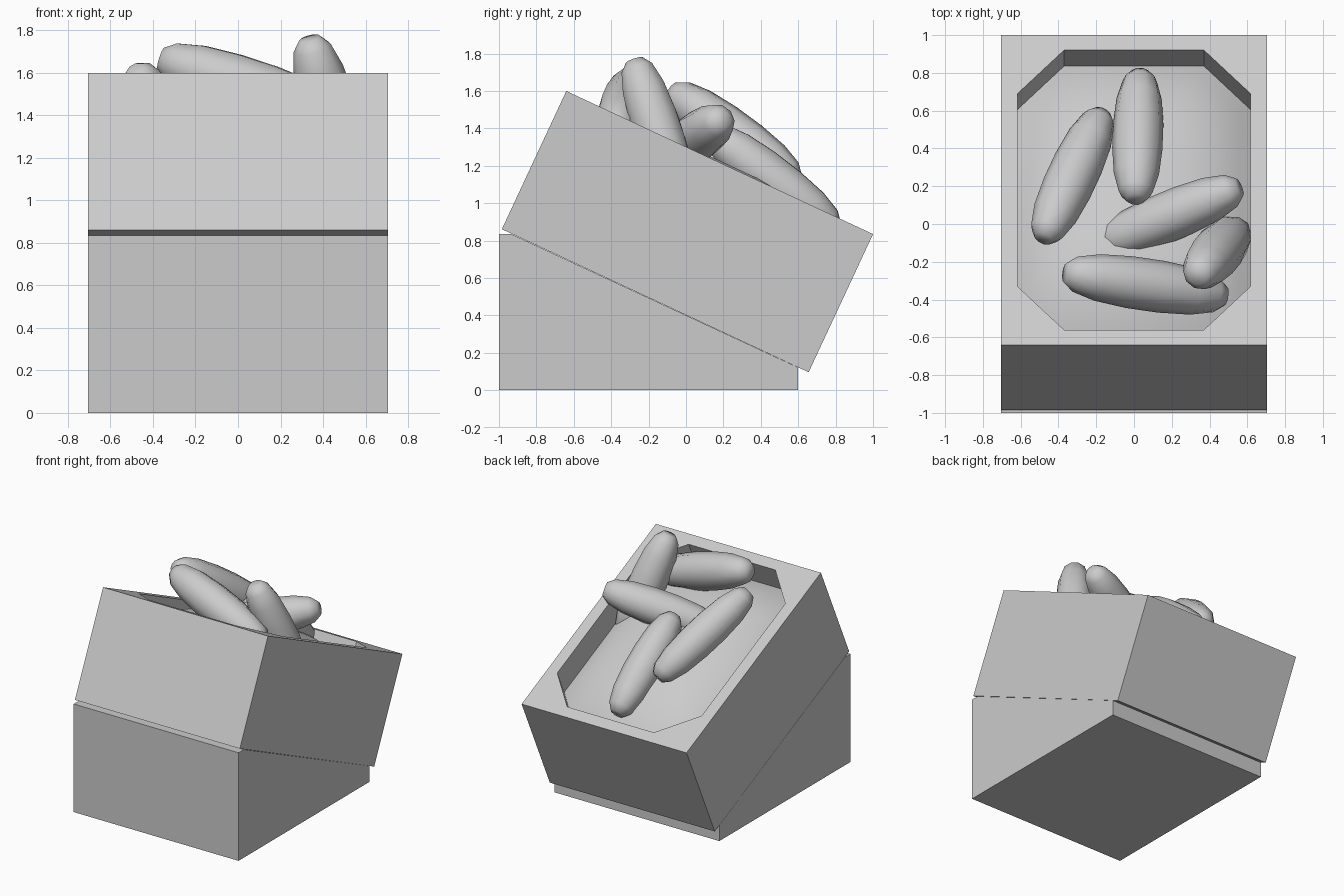
import bpy, bmesh, math
from mathutils import Vector, Matrix

old = bpy.data.objects.get("Cube")
if old:
    bpy.data.objects.remove(old)

grey = bpy.data.materials.new("light_grey")
grey.use_nodes = True
COLOR = (0.6, 0.6, 0.6, 1)
grey.diffuse_color = COLOR
grey.node_tree.nodes["Principled BSDF"].inputs["Base Color"].default_value = COLOR

HALF_W = 0.705
TILT = Matrix.Translation((0, 0.18, 1.217)) @ Matrix.Rotation(math.radians(-25), 4, 'X')


def finish(name, bm, matrix=Matrix(), smooth=None):
    bmesh.ops.recalc_face_normals(bm, faces=bm.faces)
    mesh = bpy.data.meshes.new(name)
    bm.to_mesh(mesh)
    bm.free()
    mesh.transform(matrix)
    mesh.materials.append(grey)
    obj = bpy.data.objects.new(name, mesh)
    bpy.context.collection.objects.link(obj)
    if smooth:
        bpy.ops.object.select_all(action='DESELECT')
        obj.select_set(True)
        bpy.context.view_layer.objects.active = obj
        bpy.ops.object.shade_smooth_by_angle(angle=math.radians(smooth))
    return obj


def loop(bm, points):
    return [bm.verts.new(p) for p in points]


def bridge(bm, a, b):
    n = len(a)
    for i in range(n):
        j = (i + 1) % n
        bm.faces.new((a[i], a[j], b[j], b[i]))


def octagon(z, s=1.0):
    pts = [(0.37, 0.817), (0.617, 0.563), (0.617, -0.563), (0.37, -0.817)]
    pts += [(-x, -y) for x, y in pts]
    return [(x * s, y * s, z) for x, y in pts]


# Wedge base, extruded from its side profile
bm = bmesh.new()
profile = [(-1, 0), (0.6, 0), (0.6, 0.121), (-0.935, 0.835), (-1, 0.835)]
left = loop(bm, [(HALF_W, y, z) for y, z in profile])
right = loop(bm, [(-HALF_W, y, z) for y, z in profile])
bridge(bm, left, right)
bm.faces.new(left)
bm.faces.new(right)
finish("base", bm)

# Tilted crate with an eight-sided opening
bm = bmesh.new()
corners = [(1, 1), (1, -1), (-1, -1), (-1, 1)]
top, bottom = [loop(bm, [(x * HALF_W, y * 0.905, z) for x, y in corners])
               for z in (0, -0.815)]
rim, floor = [loop(bm, octagon(z)) for z in (0, -0.22)]
bridge(bm, top, bottom)
bridge(bm, rim, floor)
bm.faces.new(bottom)
bm.faces.new(floor)
for i, corner in enumerate(top):
    a, b, c = (rim[(2 * i + k) % 8] for k in range(3))
    bm.faces.new((corner, a, b))
    bm.faces.new((corner, b, c, top[(i + 1) % 4]))
finish("crate", bm, TILT)

# Domed heap filling the crate
bm = bmesh.new()
rings = [loop(bm, octagon(-0.2 + 0.215 * (1 - s ** 3), s))
         for s in (1, 0.9, 0.75, 0.55, 0.3)]
for a, b in zip(rings, rings[1:]):
    bridge(bm, a, b)
bm.faces.new(rings[-1])
finish("fill", bm, TILT, 60)


# Long rounded loaves, each given by centre and axis direction
def loaf(name, center, axis, length=0.44, radius=0.133):
    bm = bmesh.new()
    shape = [(-1, 0.38), (-0.88, 0.68), (-0.6, 0.9), (-0.2, 1),
             (0.2, 1), (0.6, 0.9), (0.88, 0.68), (1, 0.38)]
    rings = []
    for t, r in shape:
        angles = [math.tau * k / 10 for k in range(10)]
        rings.append(loop(bm, [(radius * r * math.cos(a), radius * r * math.sin(a),
                                length * t) for a in angles]))
    for a, b in zip(rings, rings[1:]):
        bridge(bm, a, b)
    bm.faces.new(rings[0])
    bm.faces.new(rings[-1])
    turn = Vector(axis).to_track_quat('Z', 'Y').to_matrix().to_4x4()
    finish(name, bm, Matrix.Translation(center) @ turn, 60)


loaf("loaf_right", (-0.325, 0.255, 1.36), (0.3, 0.64, -0.47))
loaf("loaf_back", (0.02, 0.465, 1.12), (0.03, 0.8, -0.62), 0.42)
loaf("loaf_middle", (0.185, 0.04, 1.34), (0.65, 0.27, 0.2), 0.42)
loaf("loaf_front", (0.06, -0.32, 1.53), (0.82, -0.12, -0.27), 0.45, 0.138)
loaf("loaf_left", (0.44, -0.15, 1.385), (0.25, 0.3, -0.9), 0.41)
